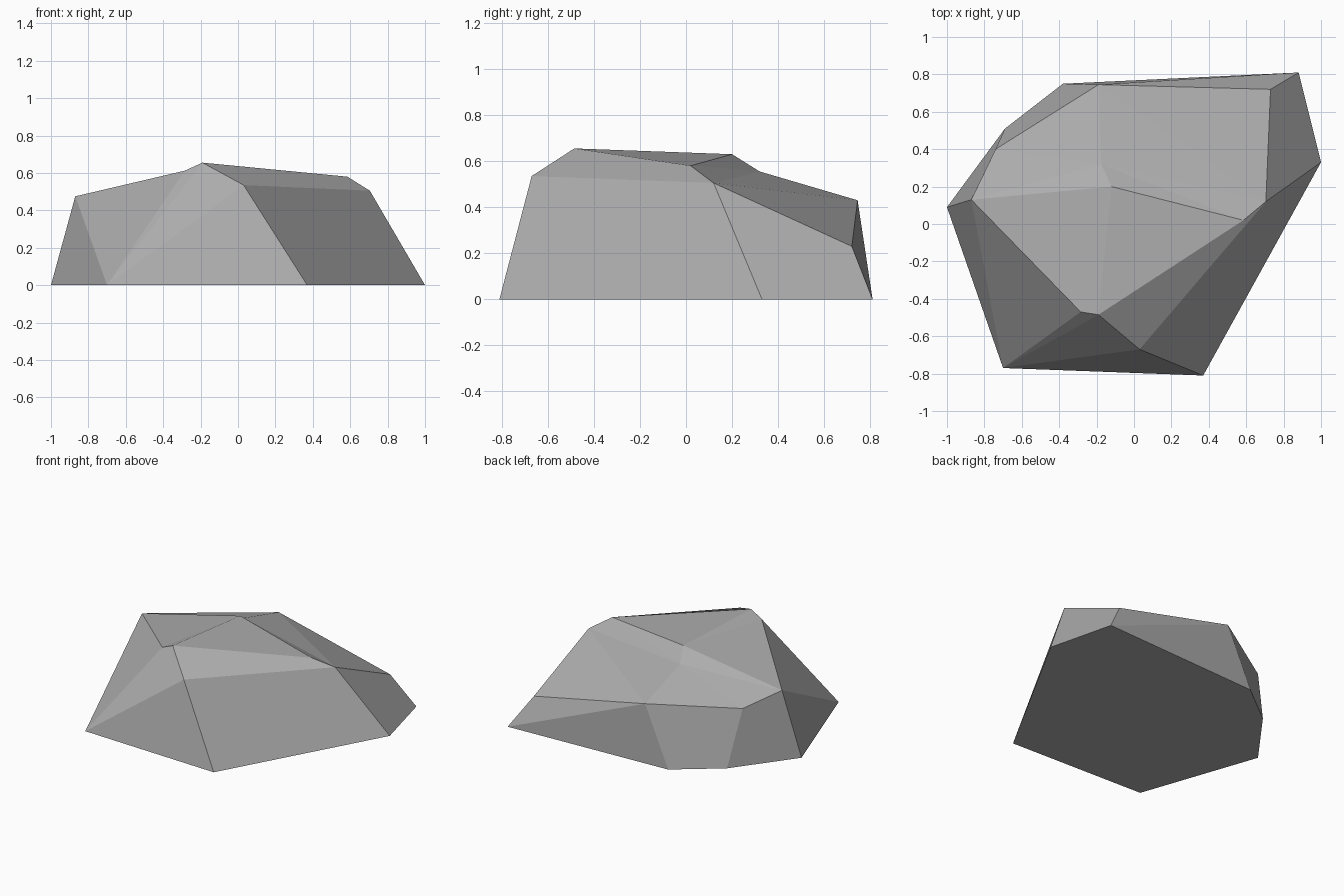
import bpy
import bmesh

default_cube = bpy.data.objects.get("Cube")
if default_cube:
    bpy.data.objects.remove(default_cube, do_unlink=True)

# One plain stone colour
stone = bpy.data.materials.new("stone_grey")
stone.use_nodes = True
colour = (0.42, 0.42, 0.42, 1)
stone.diffuse_color = colour
stone.node_tree.nodes["Principled BSDF"].inputs["Base Color"].default_value = colour

# Ground outline, listed anticlockwise from the front left corner
outline = {
    "front_left": (-0.70, -0.77), "front_right": (0.37, -0.81),
    "side_right": (1.0, 0.33), "back_right": (0.88, 0.81),
    "back_mid": (-0.38, 0.75), "back_left": (-0.69, 0.51),
    "side_left": (-1.0, 0.09),
}
# Corners of the shoulder and crown
corners = {
    "peak": (-0.19, -0.485, 0.655), "peak_side": (-0.285, -0.47, 0.612),
    "brow": (0.03, -0.67, 0.535), "left_shoulder": (-0.87, 0.13, 0.475),
    "right_crest": (0.585, 0.02, 0.58), "right_shoulder": (0.705, 0.12, 0.505),
    "back_low": (0.73, 0.72, 0.23), "back_high": (-0.19, 0.745, 0.43),
    "back_shoulder": (-0.74, 0.40, 0.41),
    "crown": (-0.12, 0.20, 0.63), "dip": (-0.175, 0.32, 0.555),
}

# Cut facets
facets = [
    # front
    "front_left front_right brow", "front_left brow peak",
    "front_left peak peak_side", "front_left peak_side left_shoulder",
    "front_left left_shoulder side_left",
    # right side
    "front_right side_right right_shoulder brow",
    "side_right back_right back_low right_shoulder",
    "brow right_shoulder right_crest peak",
    # back
    "back_right back_high back_low", "back_right back_mid back_high",
    "back_mid back_left back_shoulder back_high",
    "back_left side_left left_shoulder back_shoulder",
    # top
    "peak right_crest crown", "peak crown peak_side",
    "peak_side crown left_shoulder", "left_shoulder crown dip",
    "crown right_crest dip", "right_crest right_shoulder dip",
    "right_shoulder back_high dip", "right_shoulder back_low back_high",
    "left_shoulder dip back_shoulder", "back_shoulder dip back_high",
]

bm = bmesh.new()
verts = {name: bm.verts.new((x, y, 0)) for name, (x, y) in outline.items()}
verts.update({name: bm.verts.new(co) for name, co in corners.items()})
for facet in facets:
    bm.faces.new([verts[name] for name in facet.split()])

# Flat underside
bm.faces.new([verts[name] for name in reversed(outline)])
bmesh.ops.recalc_face_normals(bm, faces=bm.faces)

mesh = bpy.data.meshes.new("rock")
bm.to_mesh(mesh)
bm.free()
mesh.materials.append(stone)
rock = bpy.data.objects.new("rock", mesh)
bpy.context.collection.objects.link(rock)
